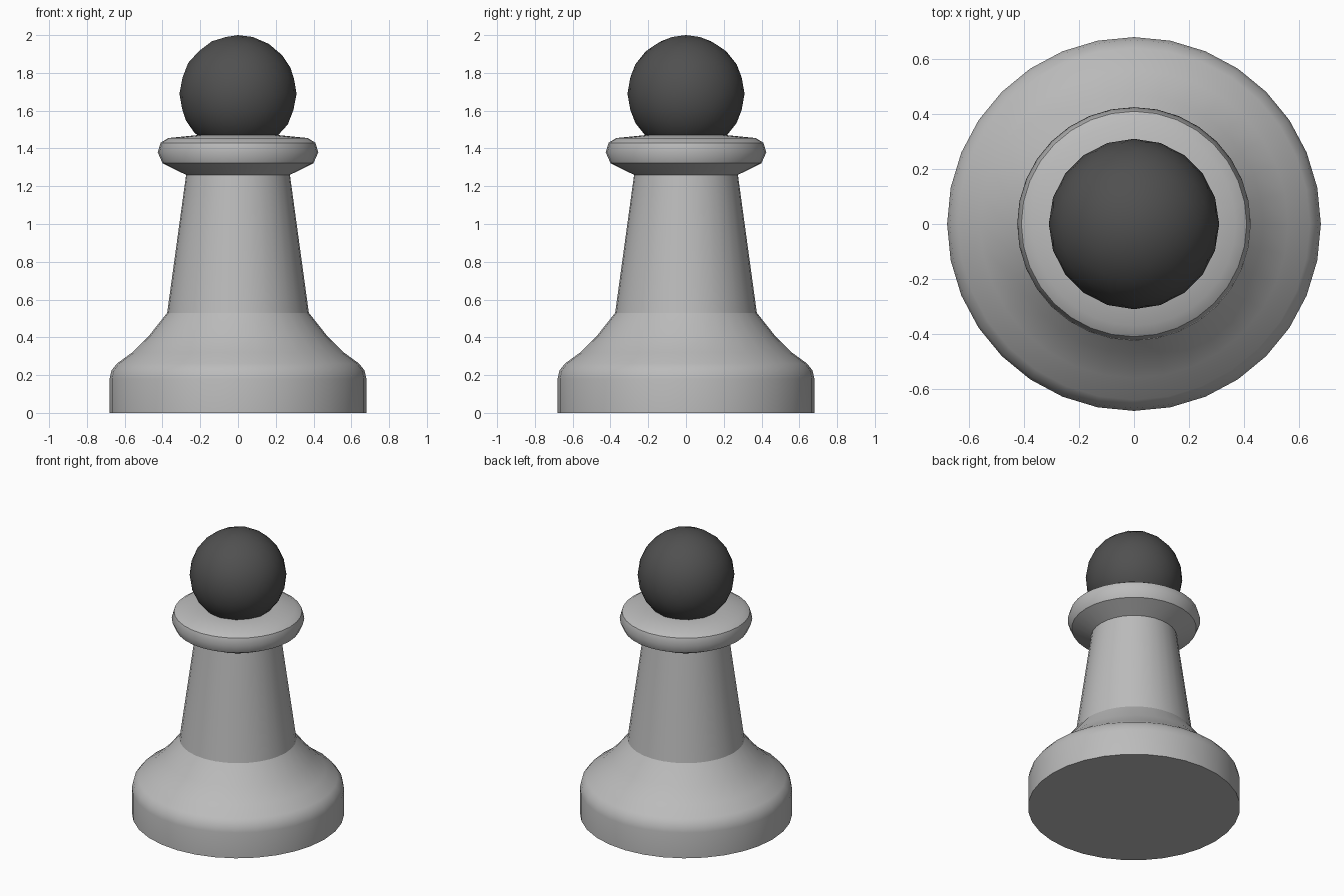
import bpy
import bmesh
from math import radians, tau
from mathutils import Matrix, Vector

SIDES = 32

cube = bpy.data.objects.get("Cube")
if cube:
    bpy.data.objects.remove(cube, do_unlink=True)


def material(name, value):
    mat = bpy.data.materials.new(name)
    mat.use_nodes = True
    color = (value, value, value, 1)
    mat.diffuse_color = color
    mat.node_tree.nodes["Principled BSDF"].inputs["Base Color"].default_value = color
    return mat


def finish(obj, name, mat, angle):
    obj.name = name
    obj.data.materials.append(mat)
    bpy.ops.object.select_all(action="DESELECT")
    obj.select_set(True)
    bpy.context.view_layer.objects.active = obj
    bpy.ops.object.shade_smooth_by_angle(angle=radians(angle))


def turned(name, profile, mat, bottom=False, top=False):
    """Revolve an upward (radius, height) profile around z."""
    bm = bmesh.new()
    rings = []
    for r, z in profile:
        rings.append([bm.verts.new(Matrix.Rotation(tau * i / SIDES, 3, "Z") @ Vector((r, 0, z)))
                      for i in range(SIDES)])
    for low, high in zip(rings, rings[1:]):
        for i in range(SIDES):
            j = (i + 1) % SIDES
            bm.faces.new((low[i], low[j], high[j], high[i]))
    if bottom:
        bm.faces.new(rings[0][::-1])
    if top:
        bm.faces.new(rings[-1])
    mesh = bpy.data.meshes.new(name)
    bm.to_mesh(mesh)
    bm.free()
    obj = bpy.data.objects.new(name, mesh)
    bpy.context.collection.objects.link(obj)
    finish(obj, name, mat, 40)


light_grey = material("light grey", 0.5)
dark_grey = material("dark grey", 0.08)

# Foot with a rounded shoulder sweeping up to the neck
turned("base", [(0.68, 0), (0.68, 0.18), (0.67, 0.225), (0.64, 0.262),
                (0.56, 0.32), (0.47, 0.41), (0.375, 0.53)], light_grey, bottom=True)

# Tapered neck
turned("neck", [(0.375, 0.53), (0.275, 1.26)], light_grey)

# Rounded collar
turned("collar", [(0.275, 1.26), (0.4, 1.322), (0.425, 1.38), (0.41, 1.43),
                  (0.37, 1.455), (0.22, 1.47)], light_grey, top=True)

# Ball head
bpy.ops.mesh.primitive_ico_sphere_add(subdivisions=3, radius=0.31, location=(0, 0, 1.69))
finish(bpy.context.object, "head", dark_grey, 60)
